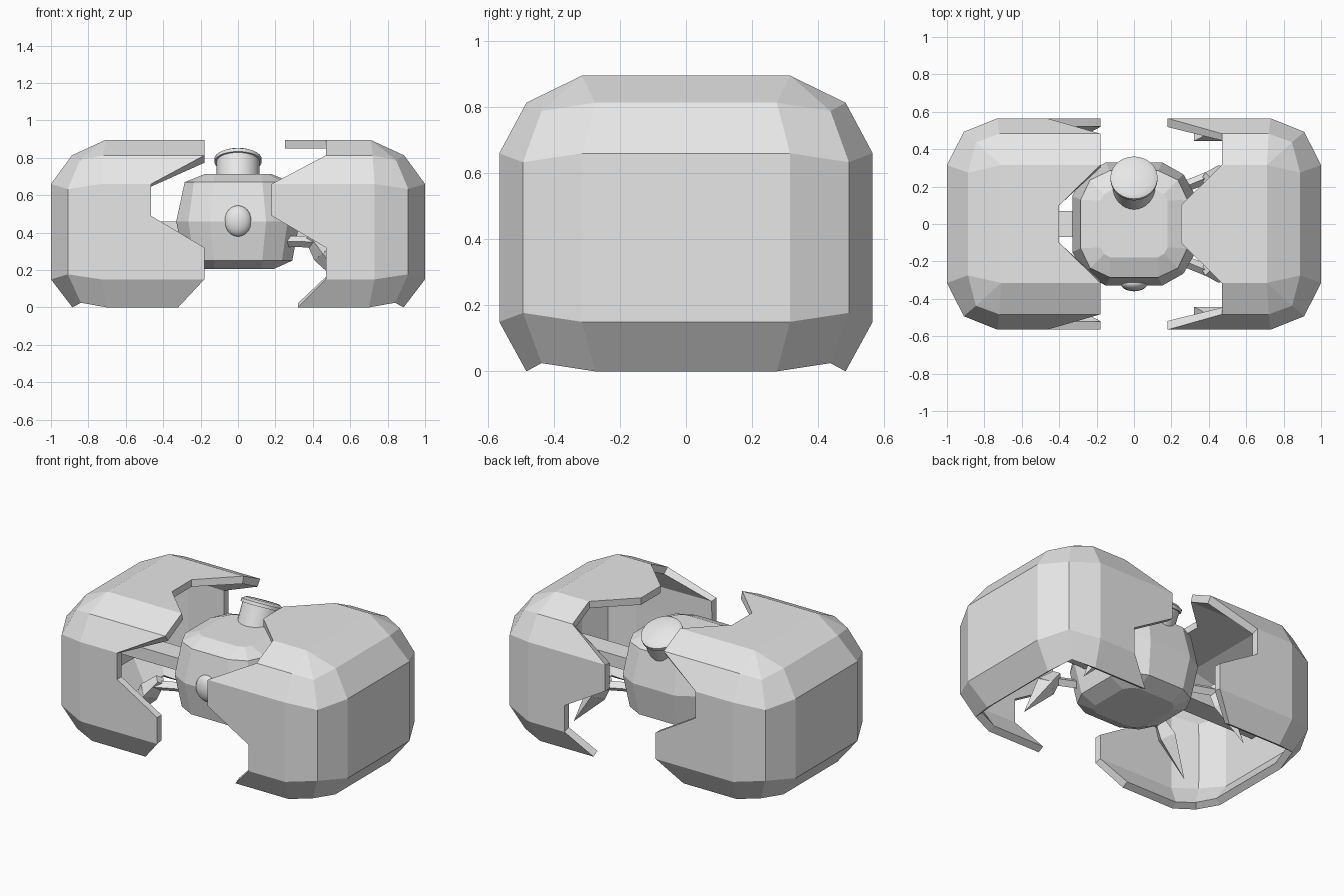
import bpy, bmesh, math
from mathutils import Vector

if "Cube" in bpy.data.objects:
    bpy.data.objects.remove(bpy.data.objects["Cube"])

grey = bpy.data.materials.new("light_grey")
grey.diffuse_color = (0.8, 0.8, 0.8, 1)
grey.use_nodes = True
grey.node_tree.nodes["Principled BSDF"].inputs["Base Color"].default_value = grey.diffuse_color


def make(name, bm):
    me = bpy.data.meshes.new(name)
    bm.to_mesh(me)
    bm.free()
    ob = bpy.data.objects.new(name, me)
    me.materials.append(grey)
    bpy.context.collection.objects.link(ob)
    return ob


def rod(name, a, b, r1, r2, sides, smooth=False):
    """Straight tapered prism from a to b."""
    a, b = Vector(a), Vector(b)
    d = b - a
    bpy.ops.mesh.primitive_cone_add(vertices=sides, radius1=r1, radius2=r2,
                                    depth=d.length, location=(a + b) / 2)
    ob = bpy.context.object
    ob.rotation_euler = d.to_track_quat('Z', 'Y').to_euler()
    ob.name = name
    ob.data.materials.append(grey)
    if smooth:
        bpy.ops.object.shade_smooth_by_angle(angle=math.radians(35))
    return ob


def box(name, lo, hi):
    bm = bmesh.new()
    bmesh.ops.create_cube(bm, size=1)
    for v in bm.verts:
        v.co = [l + (c + 0.5) * (h - l) for c, l, h in zip(v.co, lo, hi)]
    return make(name, bm)


# Outer shells: bevelled box halves, open below, with toothed inner edges
def shell(name, side, edge, notch_x):
    mid = ((0.73, 0.565, 0), (0.91, 0.493, 0), (1.0, 0.315, 0))
    low_corner = ((0.73, 0.565, 0), (0.91, 0.493, 0.027), (1.0, 0.315, 0))
    top_corner = ((0.73, 0.565, 0), (0.91, 0.493, -0.027), (1.0, 0.315, 0))
    levels = (
        (0.0, ((0.70, 0.483, 0), (0.84, 0.437, 0.025), (0.885, 0.275, 0))),
        (0.15, low_corner), (0.32, mid), (0.49, mid), (0.66, top_corner),
        (0.813, ((0.72, 0.483, 0), (0.845, 0.437, -0.025), (0.888, 0.275, 0))),
        (0.895, ((0.71, 0.315, 0),) * 3),
    )
    bm = bmesh.new()
    rings = []
    for (z, pts), e in zip(levels, edge):
        half = [(e, pts[0][1], 0)] + list(pts)
        ring = [(x, -y, z + dz) for x, y, dz in half]
        ring += [(x, y, z + dz) for x, y, dz in reversed(half)]
        rings.append([bm.verts.new((side * x, y, z)) for x, y, z in ring])

    def face(vs):
        bm.faces.new(vs if side > 0 else vs[::-1])

    for lo, hi in zip(rings, rings[1:]):
        for j in range(7):
            face([lo[j], lo[j + 1], hi[j + 1], hi[j]])
    t = rings[-1]
    n = [bm.verts.new((side * notch_x, y, 0.895)) for y in (0.1, -0.1)]
    face([t[0], t[1], t[6], t[7]] + n)
    bmesh.ops.remove_doubles(bm, verts=bm.verts, dist=0.0005)
    ob = make(name, bm)
    mod = ob.modifiers.new("thickness", 'SOLIDIFY')
    mod.thickness = 0.045
    mod.offset = -1
    mod.use_even_offset = True


shell("right_shell", 1, (0.32, 0.47, 0.47, 0.18, 0.18, 0.47, 0.47), 0.25)
shell("left_shell", -1, (0.32, 0.18, 0.18, 0.465, 0.465, 0.18, 0.18), 0.40)

# Faceted central body
bm = bmesh.new()
rings = []
for z, a, c, d in ((0.205, 0.19, 0.125, 0.165), (0.25, 0.29, 0.13, 0.235),
                   (0.46, 0.33, 0.15, 0.265), (0.67, 0.285, 0.13, 0.235),
                   (0.712, 0.18, 0.125, 0.16)):
    ring = []
    for q in range(4):
        co, si = (1, 0, -1, 0)[q], (0, 1, 0, -1)[q]
        for x, y in ((a, -c), (a, c), (d, d)):
            ring.append(bm.verts.new((x * co - y * si, x * si + y * co, z)))
    rings.append(ring)
for lo, hi in zip(rings, rings[1:]):
    for j in range(12):
        k = (j + 1) % 12
        bm.faces.new((lo[j], lo[k], hi[k], hi[j]))
bm.faces.new(rings[-1])
bm.faces.new(rings[0][::-1])
make("body", bm)

# Front eye
bpy.ops.mesh.primitive_uv_sphere_add(segments=24, ring_count=12, location=(0, -0.315, 0.462))
eye = bpy.context.object
eye.name = "front_eye"
eye.scale = (0.073, 0.045, 0.083)
eye.data.materials.append(grey)
bpy.ops.object.shade_smooth_by_angle(angle=math.radians(60))

# Top hatch: stem, rim and shallow lid, leaning back
axis = Vector((0, math.sin(0.46), math.cos(0.46)))
top = Vector((0, 0.25, 0.8))
rod("hatch_stem", top - axis * 0.22, top - axis * 0.02, 0.115, 0.115, 32, True)
rod("hatch_rim", top - axis * 0.025, top - axis * 0.005, 0.126, 0.126, 32, True)
rod("hatch_lid", top - axis * 0.005, top + axis * 0.01, 0.126, 0.10, 32, True)

# Side beams, and four jointed legs with pointed claws
for sx, lr in ((1, "right"), (-1, "left")):
    xs = sorted((sx * 0.28, sx * 0.97))
    box(lr + "_beam", (xs[0], -0.07, 0.38), (xs[1], 0.07, 0.46))
    for sy, fb in ((1, "back"), (-1, "front")):
        tag = f"{fb}_{lr}_"
        rod(tag + "arm", (sx * 0.2, sy * 0.17, 0.355), (sx * 0.42, sy * 0.26, 0.35), 0.03, 0.03, 4)
        rod(tag + "knee", (sx * 0.385, sy * 0.24, 0.385), (sx * 0.46, sy * 0.25, 0.29), 0.035, 0.065, 4)
        rod(tag + "claw", (sx * 0.46, sy * 0.25, 0.29), (sx * 0.61, sy * 0.27, 0.07), 0.065, 0.0, 4)
